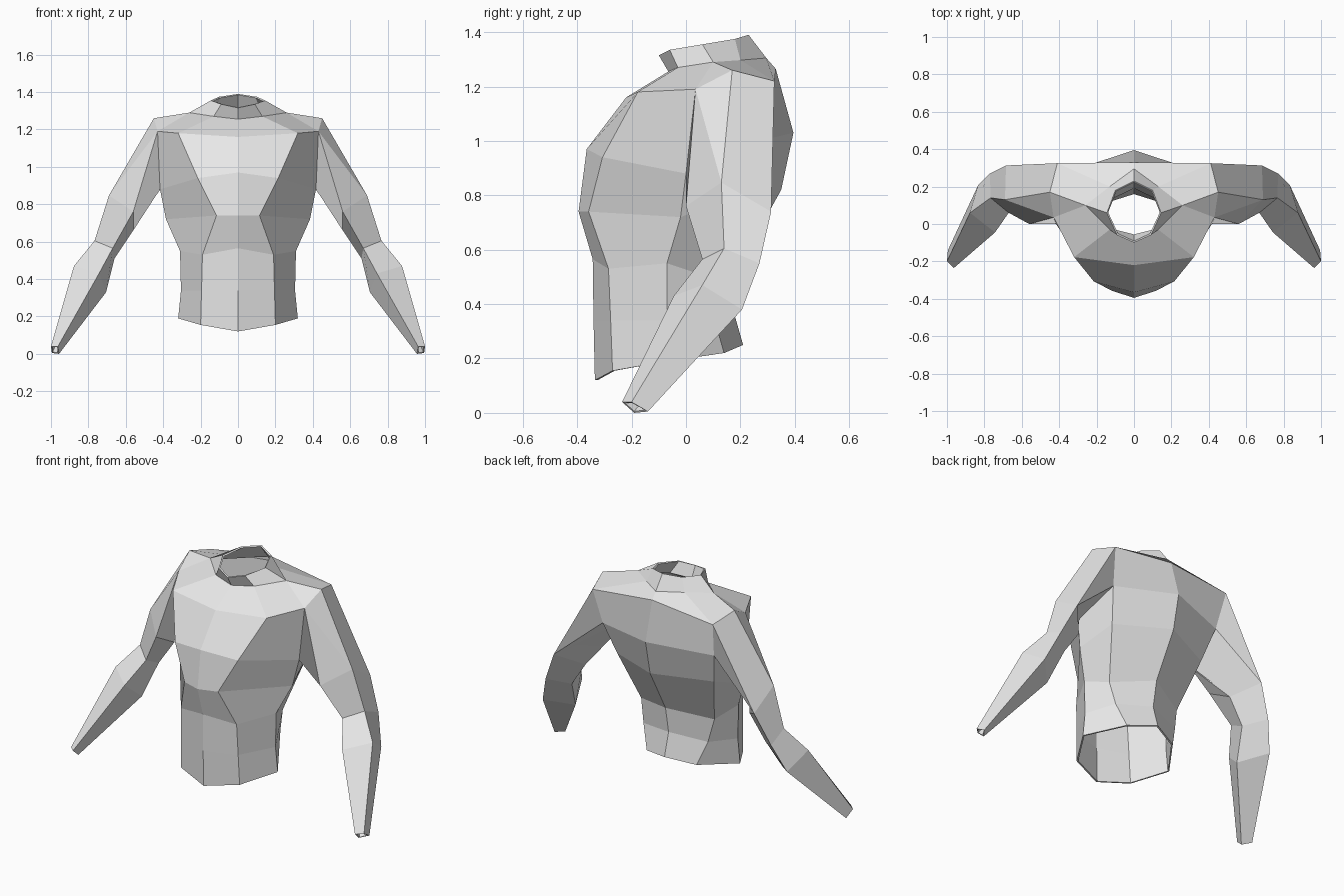
import bpy
import bmesh

default_cube = bpy.data.objects.get("Cube")
if default_cube:
    bpy.data.objects.remove(default_cube, do_unlink=True)

# One plain grey material
grey = bpy.data.materials.new("plain_grey")
grey.use_nodes = True
grey.diffuse_color = (.8, .8, .8, 1)
grey.node_tree.nodes["Principled BSDF"].inputs["Base Color"].default_value = grey.diffuse_color

mesh_builder = bmesh.new()


def add_points(*coordinates):
    """Create the vertices of one profile or ring."""
    return [mesh_builder.verts.new(point) for point in coordinates]


def add_face(*corners):
    mesh_builder.faces.new(corners)


def skin_strip(first, second):
    """Join two profiles of equal length with a strip of quads."""
    for low_a, high_a, low_b, high_b in zip(first, first[1:], second, second[1:]):
        add_face(low_a, low_b, high_b, high_a)


def skin_tube(first, second):
    """Join two closed rings with quads."""
    skin_strip(first + first[:1], second + second[:1])


# Torso: vertical profiles from hem to shoulder, running front to back
front_middle = add_points((0, -.335, .12), (0, -.34, .34), (0, -.343, .565),
                          (0, -.395, .74), (0, -.365, .97), (0, -.22, 1.16))
front_edge = add_points((.2, -.27, .155), (.195, -.277, .34), (.19, -.285, .53),
                        (.115, -.358, .74), (.215, -.307, .94), (.32, -.177, 1.18))
side = add_points((.32, -.07, .19), (.305, -.07, .34), (.31, -.07, .55),
                  (.385, -.02, .72), (.417, 0, .88), (.43, .035, 1.19))
back_edge = add_points((.17, .14, .22), (.22, .1, .36), (.25, .08, .5),
                       (.33, .2, .8), (.38, .27, 1), (.41, .325, 1.22))
back_middle = add_points((0, .21, .25), (0, .17, .39), (0, .2, .55),
                         (0, .35, .82), (0, .395, 1.03), (0, .33, 1.265))

skin_strip(front_middle, front_edge)
skin_strip(front_edge, side)
skin_strip(side[:-1], back_edge[:-1])  # the arm opening stays free above
skin_strip(back_edge, back_middle)

# Collar: base ring on the shoulders and flared rim, front to back
collar_base = add_points((0, -.065, 1.255), (.13, -.03, 1.27), (.26, .1, 1.29),
                         (.13, .2, 1.297), (0, .295, 1.305))
collar_rim = add_points((0, -.1, 1.315), (.09, -.06, 1.335), (.145, .06, 1.355),
                        (.1, .18, 1.375), (0, .23, 1.39))
skin_strip(collar_base, collar_rim)

# Shoulder yoke between torso top and collar
shoulder_top, = add_points((.45, .17, 1.26))
armpit_front, shoulder_front = side[-2:]
armpit_back, shoulder_back = back_edge[-2:]
base_front, base_front_edge, base_side, base_back_edge, base_back = collar_base
add_face(front_middle[-1], front_edge[-1], base_front_edge, base_front)
add_face(front_edge[-1], shoulder_front, base_side, base_front_edge)
add_face(shoulder_front, shoulder_top, base_side)
add_face(shoulder_top, shoulder_back, base_back_edge, base_side)
add_face(shoulder_back, back_middle[-1], base_back, base_back_edge)

# Arm: four-sided rings ordered outer, front, inner, back
upper_arm = add_points((.69, .13, .847), (.56, 0, .76), (.56, .18, .66), (.684, .313, .74))
elbow = add_points((.767, .14, .605), (.67, .06, .565), (.66, .17, .51), (.77, .27, .55))
forearm = add_points((.877, .06, .47), (.743, -.045, .43), (.705, .07, .33), (.834, .206, .38))
wrist = add_points((1, -.2, .04), (.963, -.235, .04), (.957, -.19, 0), (.995, -.14, .005))
for ring, next_ring in ((upper_arm, elbow), (elbow, forearm), (forearm, wrist)):
    skin_tube(ring, next_ring)

# Shoulder joint from the arm opening to the upper arm
arm_outer, arm_front, arm_inner, arm_back = upper_arm
add_face(shoulder_top, shoulder_front, arm_outer)
add_face(shoulder_front, arm_front, arm_outer)
add_face(shoulder_front, armpit_front, arm_inner, arm_front)
add_face(armpit_front, armpit_back, arm_back, arm_inner)
add_face(armpit_back, shoulder_back, arm_back)
add_face(shoulder_back, shoulder_top, arm_outer, arm_back)

# Make all faces agree, with the chest facing forward
bmesh.ops.recalc_face_normals(mesh_builder, faces=mesh_builder.faces[:])
mesh_builder.faces.ensure_lookup_table()
mesh_builder.normal_update()
if mesh_builder.faces[0].normal.y > 0:
    bmesh.ops.reverse_faces(mesh_builder, faces=mesh_builder.faces[:])

body_mesh = bpy.data.meshes.new("torso_and_arms")
mesh_builder.to_mesh(body_mesh)
mesh_builder.free()
body_mesh.materials.append(grey)
body = bpy.data.objects.new("torso_and_arms", body_mesh)
bpy.context.collection.objects.link(body)

# Mirror to the other half and give the open shell a thin wall
mirror = body.modifiers.new("mirror_halves", "MIRROR")
mirror.use_clip = True
wall = body.modifiers.new("thin_wall", "SOLIDIFY")
wall.thickness = .01
wall.offset = -1
